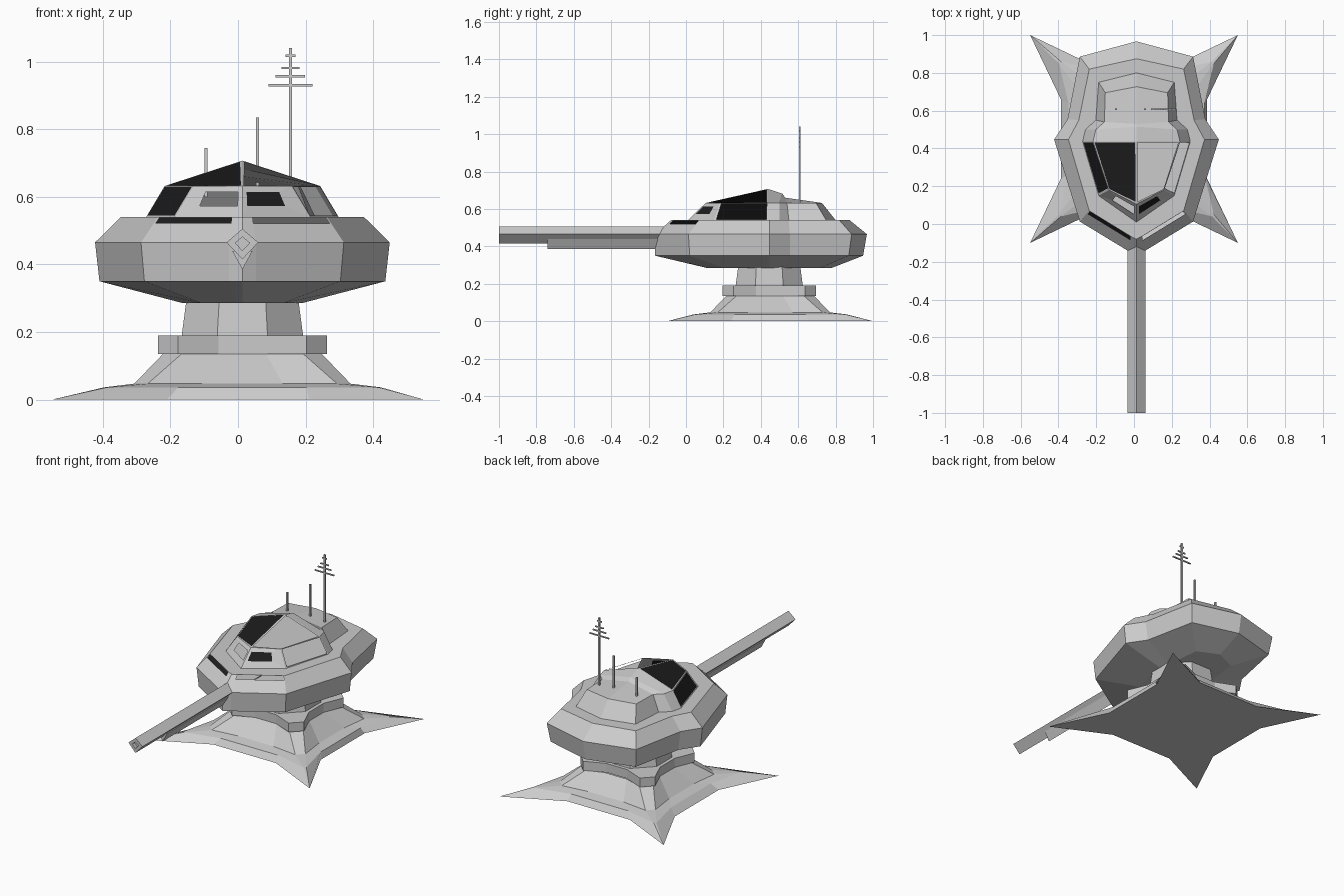
import bpy, bmesh, math
from mathutils import Vector

if "Cube" in bpy.data.objects:
    bpy.data.objects.remove(bpy.data.objects["Cube"])

CX, CY = 0.013, 0.445      # turret axis


def material(name, rgb):
    m = bpy.data.materials.new(name)
    m.use_nodes = True
    m.diffuse_color = (*rgb, 1)
    m.node_tree.nodes["Principled BSDF"].inputs["Base Color"].default_value = (*rgb, 1)
    return m


GREY = material("light grey plating", (0.6, 0.6, 0.6))
BLACK = material("black glass", (0.012, 0.012, 0.012))


def finish(name, bm):
    bmesh.ops.remove_doubles(bm, verts=bm.verts, dist=0.0005)
    bmesh.ops.recalc_face_normals(bm, faces=bm.faces)
    me = bpy.data.meshes.new(name)
    bm.to_mesh(me)
    bm.free()
    me.materials.append(GREY)
    me.materials.append(BLACK)
    ob = bpy.data.objects.new(name, me)
    bpy.context.collection.objects.link(ob)
    return ob


def face(bm, pts, mat=0):
    f = bm.faces.new([bm.verts.new(p) for p in pts])
    f.material_index = mat


def pane(bm, quad, rect, glazed):
    """Frame a quad around an inner rectangle that is glass or left open."""
    a, b, c, d = quad
    u0, u1, v0, v1 = rect

    def at(u, v):
        return a.lerp(b, u).lerp(d.lerp(c, u), v)
    inner = [at(u0, v0), at(u1, v0), at(u1, v1), at(u0, v1)]
    for i in range(4):
        j = (i + 1) % 4
        face(bm, [quad[i], quad[j], inner[j], inner[i]])
    if glazed:
        face(bm, inner, 1)


def loft(bm, rings):
    """Skin closed rings of points."""
    for lo, hi in zip(rings, rings[1:]):
        for i in range(len(lo)):
            j = (i + 1) % len(lo)
            pts = []
            for p in (lo[i], lo[j], hi[j], hi[i]):
                if p not in pts:
                    pts.append(p)
            face(bm, pts)


def half_loft(bm, levels, side, panes):
    """Skin one side of a mirrored shell; panes are keyed by (level, segment)."""
    rings = [[Vector((CX + side * x, y, z)) for x, y in pts] for z, pts in levels]
    for k, (lo, hi) in enumerate(zip(rings, rings[1:])):
        for i in range(len(lo) - 1):
            quad = [lo[i], lo[i + 1], hi[i + 1], hi[i]]
            if (k, i) in panes:
                rect, glazed_side = panes[k, i]
                pane(bm, quad, rect, side == glazed_side)
            else:
                face(bm, quad)
    return rings


def cap(bm, half, z):
    ring = [(CX + x, y, z) for x, y in half]
    ring += [(CX - x, y, z) for x, y in half[-2:0:-1]]
    face(bm, ring)


# Four-pointed foot with flared pedestal: lobe corner (a, b), valley point (v, w)
def lobed(a, b, v, w, z, cx=CX):
    pts = []
    for q in range(4):
        for x, y in ((v, -w), (b, -a), (a, -b), (w, -v)):
            for _ in range(q):
                x, y = -y, x
            pts.append((cx + x, CY + y, z))
    return pts


bm = bmesh.new()
foot = [lobed(.55, .55, .21, .387, 0, 0), lobed(.41, .40, .19, .36, .036),
        lobed(.32, .28, .12, .30, .047), lobed(.235, .18, .07, .2, .135)]
foot = [[(x, y + .005, z) for x, y, z in r] for r in foot]
loft(bm, foot)
tips = []
for p in foot[0]:
    if p not in tips:
        tips.append(p)
face(bm, tips)
finish("star_foot", bm)

# Collar
bm = bmesh.new()
collar = [lobed(.25, .19, .07, .2, z) for z in (.135, .19)]
loft(bm, collar)
for r in collar:
    face(bm, r)
finish("collar", bm)

# Neck
bm = bmesh.new()
neck = [[(CX + r * math.cos(t), CY + r * math.sin(t), z)
         for t in [math.radians(22.5 + 45 * i) for i in range(8)]]
        for r, z in ((.195, .185), (.18, .29))]
loft(bm, neck)
finish("neck", bm)

# Turret hull with a slit window along the front slopes
bm = bmesh.new()
hull = [
    (.285, [(0, .11), (.02, .115), (.12, .2), (.175, .447), (.15, .51), (.13, .72), (0, .78)]),
    (.35, [(0, -.165), (.04, -.14), (.29, .02), (.423, .447), (.35, .555), (.285, .87), (0, .947)]),
    (.465, [(0, -.165), (.04, -.145), (.3, .013), (.436, .447), (.365, .555), (.3, .886), (0, .967)]),
    (.54, [(0, -.08), (.03, -.065), (.25, .07), (.36, .447), (.305, .55), (.25, .82), (0, .875)]),
]
for side in (1, -1):
    half_loft(bm, hull, side, {(2, 1): ((0, .98, .74, .99), -1)})
cap(bm, hull[0][1], hull[0][0])
cap(bm, hull[-1][1], hull[-1][0])
finish("turret_hull", bm)

# Cabin walls and gabled roof
bm = bmesh.new()
cabin = [
    (.54, [(0, .01), (.2, .15), (.285, .437), (.27, .5), (.215, .55), (.2, .75), (0, .8)]),
    (.632, [(0, .105), (.145, .18), (.23, .437), (.215, .5), (.17, .54), (.165, .695), (0, .727)]),
]
ridge = [(.437, .707), (.515, .682), (.53, .66), (.727, .632)]
windows = {(0, 0): ((.08, .7, .35, .8), 1), (0, 1): ((.04, .98, .05, .96), -1)}
for side in (1, -1):
    eave = half_loft(bm, cabin, side, windows)[1]
    top = [Vector((CX, y, z)) for y, z in ridge]
    pane(bm, [eave[0], eave[1], eave[2], top[0]], (.03, .97, .03, .98), side < 0)
    for i in range(2):
        face(bm, [eave[2 + i], eave[3 + i], top[i + 1], top[i]])
    face(bm, [eave[4], eave[5], top[3], top[2]])
finish("cabin", bm)


# Gun barrel: diamond tube with a shallow bore, and a keel below
def section(pts, y):
    return [(CX + x, y, z) for x, z in pts]


bm = bmesh.new()
outer = [(0, .505), (.047, .465), (0, .415), (-.047, .465)]
bore = [(x * .45, .462 + (z - .462) * .45) for x, z in outer]
loft(bm, [section(outer, -.1), section(outer, -1), section(bore, -1), section(bore, -.98)])
face(bm, section(bore, -.98))
finish("gun_barrel", bm)

bm = bmesh.new()
keel = [(-.03, .44), (.03, .44), (0, .385)]
loft(bm, [section(keel, -.1), section(keel, -.74)])
face(bm, section(keel, -.74))
finish("barrel_keel", bm)


# Antennas
def box(name, loc, size):
    bpy.ops.mesh.primitive_cube_add(size=1, location=loc)
    ob = bpy.context.object
    ob.name = name
    ob.scale = size
    ob.data.materials.append(GREY)


for name, x, top_z in (("tall_mast", .155, 1.04), ("middle_mast", .058, .835),
                       ("short_mast", -.095, .745)):
    box(name, (x, .608, (.6 + top_z) / 2), (.009, .009, top_z - .6))
for z, width in ((.93, .13), (.957, .088), (.981, .054), (1.017, .03)):
    box("mast_crossbar", (.155, .608, z), (width, .007, .007))
